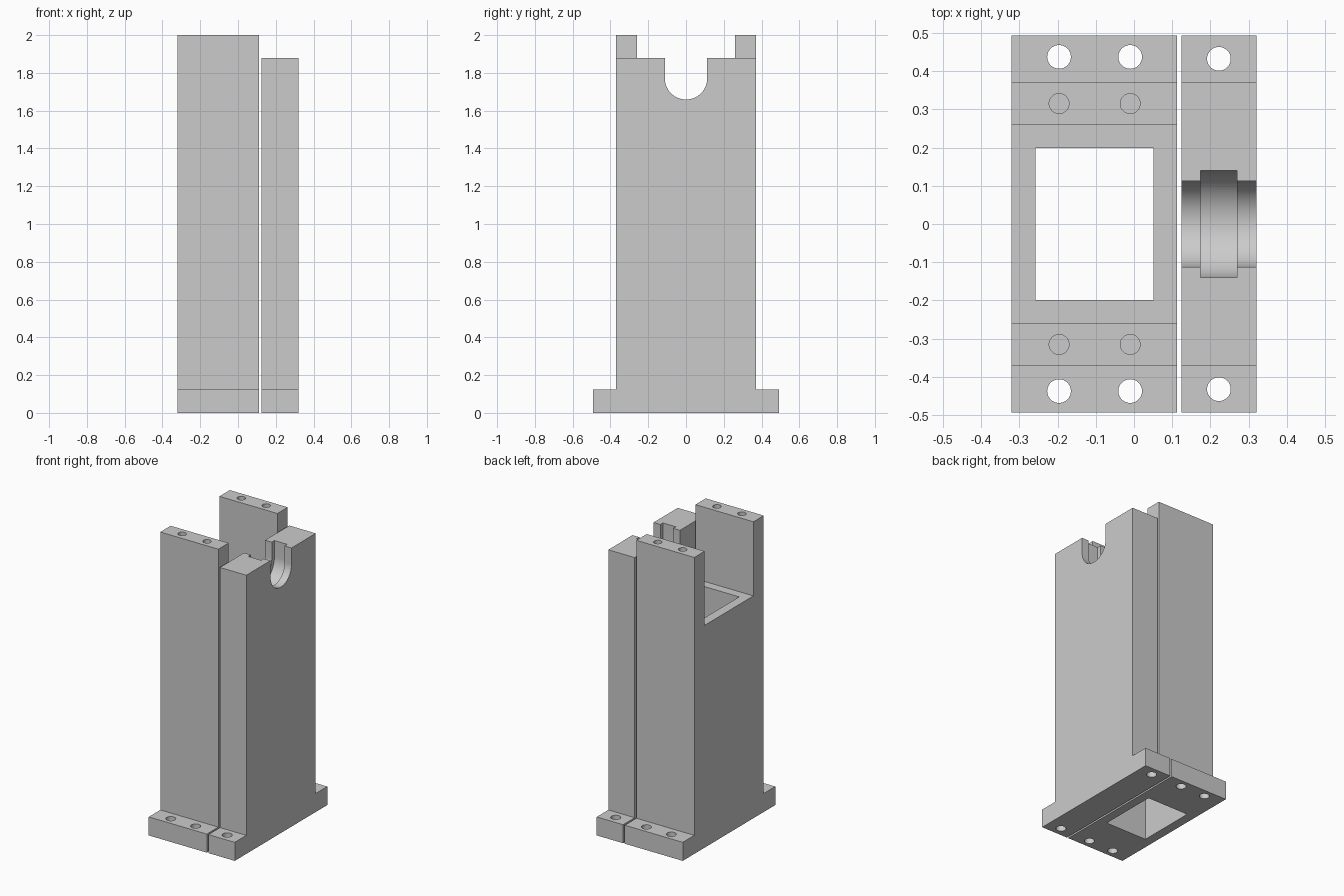
import bpy, bmesh
from math import cos, sin, pi, radians

if "Cube" in bpy.data.objects:
    bpy.data.objects.remove(bpy.data.objects["Cube"])

grey = bpy.data.materials.new("grey metal")
grey.use_nodes = True
grey.diffuse_color = (0.6, 0.6, 0.6, 1)
grey.node_tree.nodes["Principled BSDF"].inputs["Base Color"].default_value = (0.6, 0.6, 0.6, 1)

BASE_Y, BODY_Y, POST_Y = 0.493, 0.37, 0.26
BASE_Z, FLOOR_Z, BLOCK_Z, TOP_Z = 0.125, 1.5, 1.88, 2.0
AXIS_Z = 1.771


def finish(name, bm):
    bmesh.ops.recalc_face_normals(bm, faces=bm.faces)
    mesh = bpy.data.meshes.new(name)
    bm.to_mesh(mesh)
    bm.free()
    obj = bpy.data.objects.new(name, mesh)
    bpy.context.collection.objects.link(obj)
    mesh.materials.append(grey)
    return obj


def extrude_x(name, profile, x0, x1):
    """Solid with a y-z profile, running from x0 to x1."""
    bm = bmesh.new()
    face = bm.faces.new([bm.verts.new((x0, y, z)) for y, z in profile])
    grown = bmesh.ops.extrude_face_region(bm, geom=[face])["geom"]
    verts = [g for g in grown if isinstance(g, bmesh.types.BMVert)]
    bmesh.ops.translate(bm, verts=verts, vec=(x1 - x0, 0, 0))
    return finish(name, bm)


def box(name, x0, x1, y, z0, z1):
    return extrude_x(name, [(-y, z0), (y, z0), (y, z1), (-y, z1)], x0, x1)


def drill(x, y, radius, z0, z1):
    bm = bmesh.new()
    bmesh.ops.create_cone(bm, cap_ends=True, segments=32, radius1=radius,
                          radius2=radius, depth=z1 - z0)
    bmesh.ops.translate(bm, verts=bm.verts, vec=(x, y, (z0 + z1) / 2))
    return finish("hole_cutter", bm)


def slot(radius, x0, x1):
    """U-shaped cutter, round at the bottom and open above."""
    arc = [(radius * cos(pi + pi * i / 32), AXIS_Z + radius * sin(pi + pi * i / 32))
           for i in range(33)]
    return extrude_x("slot_cutter", arc + [(radius, 2.2), (-radius, 2.2)], x0, x1)


def cut(obj, cutters):
    bpy.ops.object.select_all(action="DESELECT")
    bpy.context.view_layer.objects.active = obj
    obj.select_set(True)
    for cutter in cutters:
        cutter.hide_render = True
        mod = obj.modifiers.new("cut", "BOOLEAN")
        mod.operation, mod.solver, mod.object = "DIFFERENCE", "EXACT", cutter
        bpy.ops.object.modifier_apply(modifier=mod.name)
        bpy.data.objects.remove(cutter)
    bpy.ops.object.shade_smooth_by_angle(angle=radians(30))


def mirrored(half):
    return half + [(-y, z) for y, z in reversed(half)]


foot = [(BASE_Y, 0), (BASE_Y, BASE_Z), (BODY_Y, BASE_Z)]

# Wide hollow column with two upright posts
column = extrude_x("hollow_column", mirrored(
    foot + [(BODY_Y, TOP_Z), (POST_Y, TOP_Z), (POST_Y, FLOOR_Z)]), -0.321, 0.112)
cutters = [box("shaft_cutter", -0.258, 0.051, 0.199, -0.1, 1.8)]
for x in (-0.196, -0.01):
    for side in (-1, 1):
        cutters.append(drill(x, side * 0.437, 0.031, -0.1, 0.3))
        cutters.append(drill(x, side * 0.315, 0.026, 1.75, 2.1))
cut(column, cutters)

# Narrow bearing block with a grooved round seat
block = extrude_x("bearing_block", mirrored(foot + [(BODY_Y, BLOCK_Z)]), 0.124, 0.321)
cutters = [slot(0.112, 0, 0.5), slot(0.14, 0.174, 0.27)]
cutters += [drill(0.222, side * 0.432, 0.031, -0.1, 0.3) for side in (-1, 1)]
cut(block, cutters)
